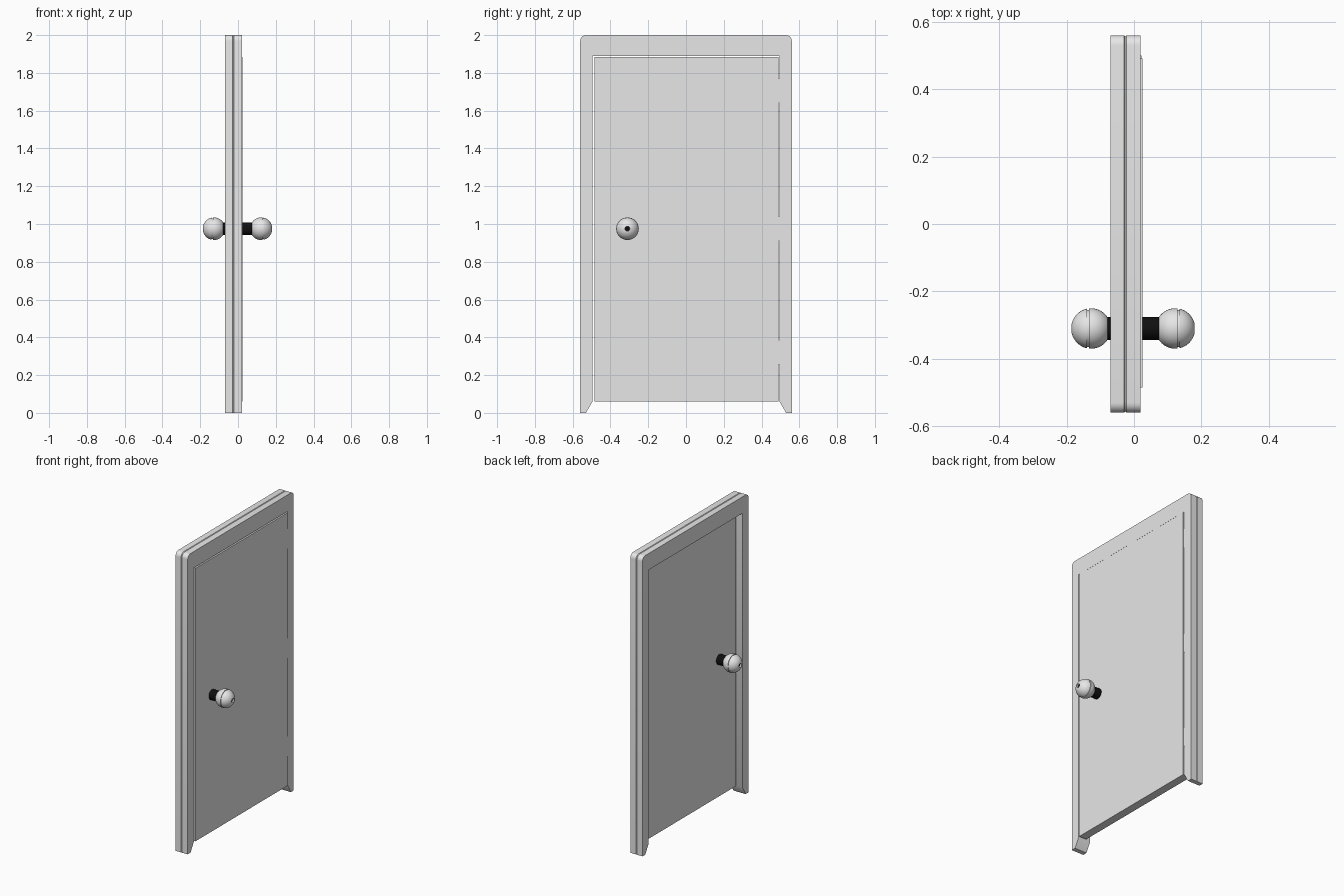
import bpy, bmesh, math
from mathutils import Matrix, Vector

if "Cube" in bpy.data.objects:
    bpy.data.objects.remove(bpy.data.objects["Cube"])


def material(name, value):
    m = bpy.data.materials.new(name)
    m.diffuse_color = (value, value, value, 1)
    m.use_nodes = True
    m.node_tree.nodes["Principled BSDF"].inputs["Base Color"].default_value = m.diffuse_color
    return m


GREY = material("light_grey", 0.8)
BLACK = material("black", 0.005)


def finish(name, bm, *mats, smooth=False):
    bmesh.ops.recalc_face_normals(bm, faces=bm.faces)
    mesh = bpy.data.meshes.new(name)
    bm.to_mesh(mesh)
    bm.free()
    ob = bpy.data.objects.new(name, mesh)
    bpy.context.collection.objects.link(ob)
    for m in mats:
        mesh.materials.append(m)
    if smooth:
        bpy.context.view_layer.objects.active = ob
        ob.select_set(True)
        bpy.ops.object.shade_smooth_by_angle(angle=math.radians(40))
        ob.select_set(False)
    return ob


def box(name, lo, hi, mat):
    lo, hi = Vector(lo), Vector(hi)
    bm = bmesh.new()
    bmesh.ops.create_cube(bm, size=1, matrix=Matrix.Translation((lo + hi) / 2)
                          @ Matrix.Diagonal((*(hi - lo), 1)))
    return finish(name, bm, mat)


def frame_outline(inset):
    """Half arch: tapered foot, inner jamb, then rounded outer corner."""
    w, top, r = 0.56 - inset, 2.0 - inset, 0.03
    half = [(0.53, 0), (0.495, 0.06), (0.495, 1.89)]
    outer = [(w - r + r * math.sin(a), top - r + r * math.cos(a))
             for a in (i * math.pi / 12 for i in range(7))] + [(w, 0)]
    return ([(y, z) for y, z in half] + [(-y, z) for y, z in reversed(half)]
            + [(-y, z) for y, z in reversed(outer)] + outer)


# Door frame, with a fine groove around its outer edge
bm = bmesh.new()
rings = []
for x, inset in ((-0.07, 0), (-0.03, 0), (-0.026, 0.004), (-0.022, 0), (0.02, 0)):
    rings.append([bm.verts.new((x, y, z)) for y, z in frame_outline(inset)])
n = len(rings[0])
for a, b in zip(rings, rings[1:]):
    for i in range(n):
        j = (i + 1) % n
        bm.faces.new((a[i], a[j], b[j], b[i]))
bm.faces.new(rings[0])
bm.faces.new(rings[-1])
finish("door_frame", bm, GREY, smooth=True)

# Door leaf and the hinges bridging its gap
box("door_panel", (-0.03, -0.485, 0.06), (0.025, 0.491, 1.885), GREY)
for i, z in enumerate((0.32, 0.975, 1.705)):
    box(f"hinge_{i + 1}", (-0.025, 0.485, z - 0.065), (0.022, 0.5, z + 0.065), GREY)

# Knobs and their stems, the same on both sides
KNOB_Y, KNOB_Z, SEGMENTS = -0.31, 0.975, 32


def lathe(name, profile, side, mats, dark_from=None):
    """Turn (distance from door centre, radius) points about the x axis."""
    bm = bmesh.new()
    rows = []
    for d, r in profile:
        rows.append([bm.verts.new((-0.0025 + side * d,
                                   KNOB_Y + r * math.cos(2 * math.pi * k / SEGMENTS),
                                   KNOB_Z + r * math.sin(2 * math.pi * k / SEGMENTS)))
                     for k in range(SEGMENTS)])
    for a, b in zip(rows, rows[1:]):
        for k in range(SEGMENTS):
            j = (k + 1) % SEGMENTS
            bm.faces.new((a[k], a[j], b[j], b[k]))
    bm.faces.new(rows[0])
    bm.faces.new(rows[-1]).material_index = len(mats) - 1
    return finish(name, bm, *mats, smooth=True)


def ball(deg):
    a = math.radians(deg)
    return (0.125 - 0.059 * math.cos(a), 0.06 * math.sin(a))


knob = [ball(d) for d in range(8, 97, 8)]
knob += [(0.131, 0.055), (0.137, 0.055)]                 # groove round the middle
knob += [ball(d) for d in range(102, 167, 8)]
knob += [(0.182, 0.013), (0.172, 0.012)]                 # keyhole recess
for side, label in ((1, "right"), (-1, "left")):
    lathe(f"knob_{label}", knob, side, (GREY, BLACK))
    lathe(f"knob_stem_{label}", [(0.02, 0.034), (0.085, 0.034)], side, (BLACK,))
